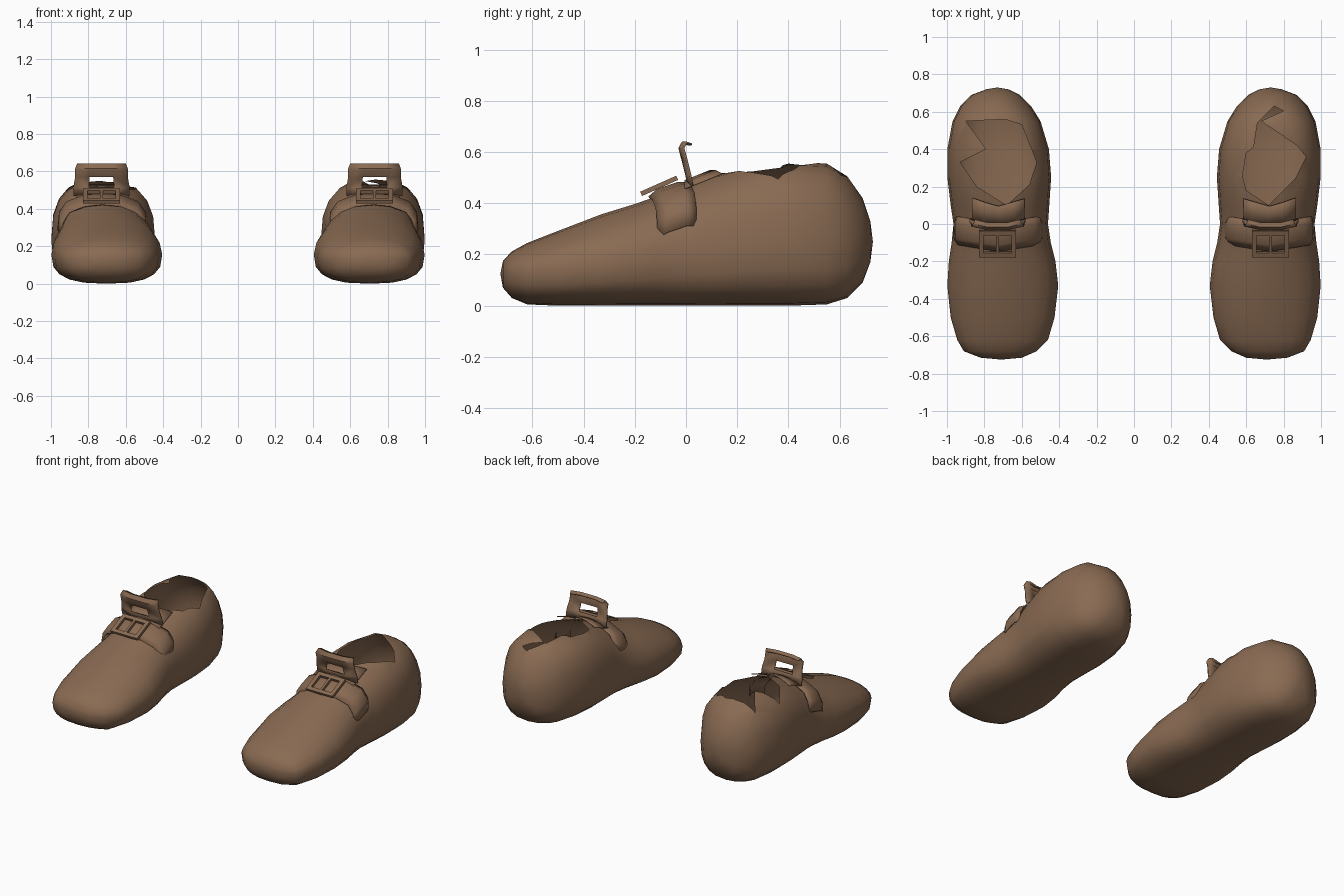
import bpy, bmesh, math
from mathutils import Matrix, Vector

if "Cube" in bpy.data.objects:
    bpy.data.objects.remove(bpy.data.objects["Cube"])


def material(name, rgb):
    m = bpy.data.materials.new(name)
    m.diffuse_color = (*rgb, 1)
    m.use_nodes = True
    m.node_tree.nodes["Principled BSDF"].inputs["Base Color"].default_value = m.diffuse_color
    return m


leather = material("brown_leather", (0.25, 0.145, 0.085))
cut_mark = material("cut_mark", (0.25, 0.145, 0.085))


def finish(name, bm, side, mat=leather):
    """Turn a bmesh built on the +x side into an object, mirrored when side is -1."""
    if side < 0:
        bmesh.ops.scale(bm, vec=(-1, 1, 1), verts=bm.verts)
        bmesh.ops.reverse_faces(bm, faces=bm.faces)
    mesh = bpy.data.meshes.new(name)
    bm.to_mesh(mesh)
    bm.free()
    mesh.materials.append(mat)
    ob = bpy.data.objects.new(name, mesh)
    bpy.context.collection.objects.link(ob)
    return ob


def smooth(ob, angle):
    bpy.ops.object.select_all(action='DESELECT')
    ob.select_set(True)
    bpy.context.view_layer.objects.active = ob
    bpy.ops.object.shade_smooth_by_angle(angle=math.radians(angle))


def sheet(rows, skip=()):
    """Grid of quads from rows of points, leaving out skipped (row, column) cells."""
    bm = bmesh.new()
    v = [[bm.verts.new(p) for p in row] for row in rows]
    for i in range(len(v) - 1):
        for j in range(len(v[0]) - 1):
            if (i, j) not in skip:
                bm.faces.new((v[i][j], v[i][j + 1], v[i + 1][j + 1], v[i + 1][j]))
    bmesh.ops.recalc_face_normals(bm, faces=bm.faces)
    return bm


def thicken(ob, amount):
    mod = ob.modifiers.new("thickness", 'SOLIDIFY')
    mod.thickness = amount
    mod.offset = 0


# Shoe stations from toe to heel: y, inner x, outer x, bottom, widest height, top
STATIONS = [
    (-.715, .60, .82, .07, .13, .175), (-.68, .52, .91, .03, .13, .212),
    (-.62, .46, .945, .005, .135, .245), (-.50, .425, .98, 0, .14, .292),
    (-.33, .405, .998, 0, .155, .357), (-.20, .42, .99, 0, .17, .397),
    (-.10, .445, .975, 0, .19, .432), (0, .46, .965, 0, .20, .47),
    (.10, .453, .98, 0, .215, .51), (.25, .443, .998, 0, .23, .55),
    (.40, .455, .998, 0, .24, .562), (.55, .50, .97, .005, .24, .555),
    (.63, .55, .93, .03, .24, .505), (.69, .61, .87, .09, .245, .42),
    (.72, .67, .79, .17, .25, .33)]
SEG = 20

# Torn opening outlines, seen from above, keyed by side (x is unmirrored)
OPENINGS = {
    -1: [(.90, .55), (.69, .56), (.60, .53), (.52, .33), (.56, .21),
         (.68, .10), (.84, .20), (.93, .33), (.79, .40)],
    1: [(.66, .54), (.75, .63), (.80, .605), (.68, .55), (.87, .42), (.92, .36),
        (.86, .24), (.72, .10), (.60, .18), (.58, .26), (.60, .38), (.64, .41)]}


def power(value, n):
    return math.copysign(abs(value) ** (2 / n), value)


def shoe_shell(side):
    bm = bmesh.new()
    rings = []
    for y, xi, xo, zb, zw, zt in STATIONS:
        n_top = 2.05 + .55 * min(1, max(0, (y + .1) / .35)) * (y < .6)
        ring = []
        for k in range(SEG):
            a = math.tau * k / SEG
            c, s = math.cos(a), math.sin(a)
            n = n_top if s > 0 else 2.7
            z = zw + power(s, n) * ((zt - zw) if s > 0 else (zw - zb))
            ring.append(bm.verts.new(((xi + xo) / 2 + power(c, n) * (xo - xi) / 2, y, z)))
        rings.append(ring)
    for a, b in zip(rings, rings[1:]):
        for k in range(SEG):
            bm.faces.new((a[k], a[(k + 1) % SEG], b[(k + 1) % SEG], b[k]))
    # Rounded toe and heel ends
    for ring, tip in ((rings[0], (.71, -.725, .125)), (rings[-1], (.73, .73, .25))):
        t = bm.verts.new(tip)
        for k in range(SEG):
            bm.faces.new((ring[k], ring[(k + 1) % SEG], t))
    bmesh.ops.recalc_face_normals(bm, faces=bm.faces)
    ob = finish("shoe_shell", bm, side)

    # Prism that opens the ankle
    bm = bmesh.new()
    face = bm.faces.new([bm.verts.new((x, y, .26)) for x, y in OPENINGS[side]])
    up = bmesh.ops.extrude_face_region(bm, geom=[face])["geom"]
    bmesh.ops.translate(bm, vec=(0, 0, .6),
                        verts=[g for g in up if isinstance(g, bmesh.types.BMVert)])
    bmesh.ops.recalc_face_normals(bm, faces=bm.faces)
    cutter = finish("opening_cutter", bm, side, cut_mark)
    cutter.hide_render = True
    mod = ob.modifiers.new("opening", 'BOOLEAN')
    mod.operation, mod.solver, mod.object = 'DIFFERENCE', 'EXACT', cutter
    mod.material_mode = 'TRANSFER'
    bpy.context.view_layer.update()
    mesh = bpy.data.meshes.new_from_object(
        ob.evaluated_get(bpy.context.evaluated_depsgraph_get()))
    ob.modifiers.clear()

    # Remove the faces left by the prism so the shell is hollow
    marked = [i for i, m in enumerate(mesh.materials) if m and m.name == "cut_mark"]
    bm = bmesh.new()
    bm.from_mesh(mesh)
    bmesh.ops.delete(bm, geom=[f for f in bm.faces if f.material_index in marked],
                     context='FACES')
    for f in bm.faces:
        f.material_index = 0
    bm.to_mesh(mesh)
    bm.free()
    mesh.materials.clear()
    mesh.materials.append(leather)
    ob.data = mesh
    bpy.data.objects.remove(cutter)
    smooth(ob, 60)


def instep_strap(side):
    # Band over the instep with flared ends
    path = [(-.235, .29), (-.228, .36), (-.19, .415), (-.10, .448), (0, .458),
            (.10, .448), (.19, .415), (.228, .36), (.235, .29)]
    rows = []
    for y, lift, grow in ((-.145, -.035, .93), (-.11, -.005, 1), (-.03, .022, 1), (.005, .02, .94)):
        rows.append([(.725 + x * grow, y + .03 * abs(x) / .2, z + lift) for x, z in path])
    ob = finish("instep_strap", sheet(rows), side)
    thicken(ob, .008)
    smooth(ob, 50)


def buckle(side):
    # Rectangular buckle with a centre bar, tilted along the instep
    bm = bmesh.new()
    bars = [(0, -.064, .20, .026), (0, .064, .20, .026),
            (-.087, 0, .026, .11), (.087, 0, .026, .11), (0, 0, .016, .11)]
    place = Matrix.Translation(Vector((.73, -.105, .468))) @ Matrix.Rotation(math.radians(24), 4, 'X')
    for x, y, sx, sy in bars:
        bmesh.ops.create_cube(bm, size=1, matrix=place @ Matrix.Translation((x, y, 0))
                              @ Matrix.Diagonal((sx, sy, .018, 1)))
    finish("buckle", bm, side)


def tongue(side):
    # Upright tongue loop with a window, folded over at the top
    profile = [(.005, .47, .15), (-.004, .515, .15), (-.018, .57, .14),
               (-.03, .615, .14), (-.018, .638, .13), (.003, .63, .12)]
    rows = [[(.73 + w * t, y + .02 * t * t, z) for t in (-1, -.45, .45, 1)]
            for y, z, w in profile]
    ob = finish("tongue_loop", sheet(rows, skip={(1, 1)}), side)
    thicken(ob, .008)
    smooth(ob, 40)
    # Ragged tab between the loop and the opening
    far = (.14, .12, .10, .12, .145)
    rows = [[(.725 + x, -.005 + t * d, .487 + .4 * t * d - 1.5 * x * x)
             for x, d in zip((-.14, -.07, 0, .07, .14), far)] for t in (0, .5, 1)]
    ob = finish("tongue_tab", sheet(rows), side)
    thicken(ob, .006)
    smooth(ob, 40)


for side in (-1, 1):
    shoe_shell(side)
    instep_strap(side)
    buckle(side)
    tongue(side)
bpy.data.materials.remove(cut_mark)
